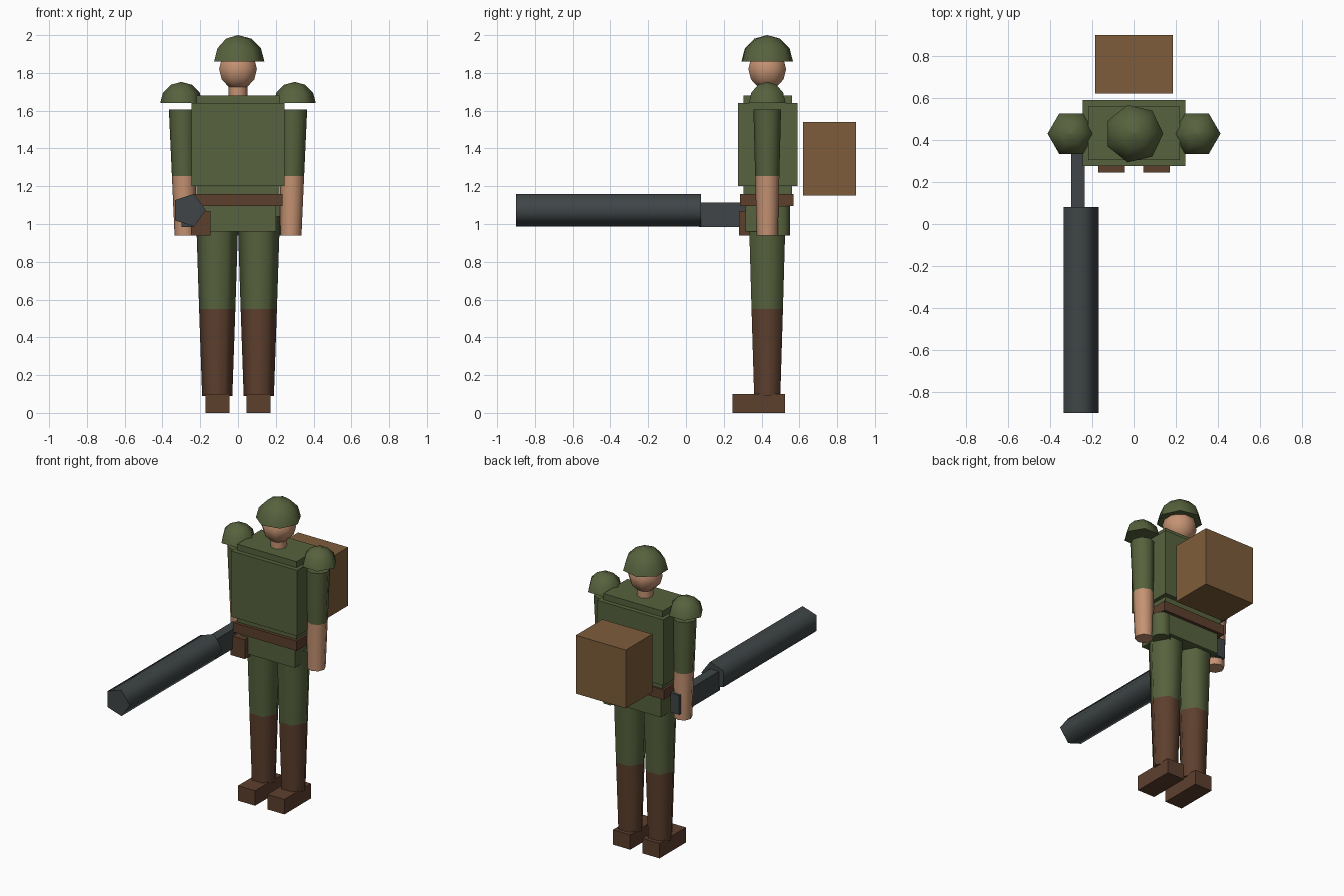
import bpy, bmesh, math
from mathutils import Matrix, Vector

if "Cube" in bpy.data.objects:
    bpy.data.objects.remove(bpy.data.objects["Cube"])

BODY_Y = 0.43


def material(name, color):
    m = bpy.data.materials.new(name)
    m.use_nodes = True
    m.diffuse_color = (*color, 1)
    m.node_tree.nodes["Principled BSDF"].inputs["Base Color"].default_value = (*color, 1)
    return m


olive = material("olive cloth", (0.095, 0.122, 0.047))
brown = material("dark brown leather", (0.11, 0.05, 0.027))
tan = material("tan canvas", (0.21, 0.108, 0.043))
skin = material("skin", (0.56, 0.29, 0.17))
steel = material("gun metal", (0.05, 0.06, 0.063))


def finish(bm, name, mats, smooth=True):
    bmesh.ops.recalc_face_normals(bm, faces=bm.faces)
    mesh = bpy.data.meshes.new(name)
    bm.to_mesh(mesh)
    bm.free()
    obj = bpy.data.objects.new(name, mesh)
    bpy.context.collection.objects.link(obj)
    for m in mats:
        mesh.materials.append(m)
    if smooth:
        bpy.ops.object.select_all(action='DESELECT')
        obj.select_set(True)
        bpy.context.view_layer.objects.active = obj
        bpy.ops.object.shade_smooth_by_angle(angle=math.radians(75))
    return obj


def box(name, x, y, z, mat):
    """Box from its (min, max) range on each axis."""
    bm = bmesh.new()
    bmesh.ops.create_cube(bm, size=1)
    for v in bm.verts:
        v.co = Vector([(r[0] + r[1]) / 2 + c * (r[1] - r[0])
                       for r, c in zip((x, y, z), v.co)])
    return finish(bm, name, [mat], smooth=False)


def stack(name, rings, sides, mats, bands=None, turn=0, place=Matrix()):
    """Closed shape through rings of (x offset, height, radius)."""
    bm = bmesh.new()
    loops = []
    for off, h, r in rings:
        angles = [turn + math.tau * i / sides for i in range(sides)]
        loops.append([bm.verts.new((off + r * math.cos(a), r * math.sin(a), h))
                      for a in angles])
    for k, (low, high) in enumerate(zip(loops, loops[1:])):
        for i in range(sides):
            j = (i + 1) % sides
            f = bm.faces.new((low[i], low[j], high[j], high[i]))
            f.material_index = bands[k] if bands else 0
    bm.faces.new(loops[0]).material_index = bands[0] if bands else 0
    bm.faces.new(loops[-1]).material_index = bands[-1] if bands else 0
    bmesh.ops.remove_doubles(bm, verts=bm.verts, dist=0.0005)
    bm.transform(place)
    return finish(bm, name, mats)


def ball(name, center, radius, sides, start, mat, turn=0):
    """Sphere, or dome when it starts at zero degrees."""
    rings = [(0, radius * math.sin(math.radians(a)),
              max(radius * math.cos(math.radians(a)), 0.001))
             for a in range(start, 91, 30)]
    return stack(name, rings, sides, [mat], turn=turn,
                 place=Matrix.Translation(center))


# Head
ball("head", (0, BODY_Y, 1.82), 0.108, 8, -90, skin, math.pi / 8)
ball("helmet", (0, BODY_Y, 1.86), 0.14, 7, 0, olive)
stack("neck", [(0, 1.66, 0.05), (0, 1.78, 0.05)], 8, [skin],
      place=Matrix.Translation((0, BODY_Y, 0)))

# Trunk
box("torso", (-0.22, 0.22), (0.305, 0.56), (1.1, 1.68), olive)
box("vest", (-0.245, 0.245), (0.275, 0.59), (1.2, 1.64), olive)
box("pelvis", (-0.2, 0.2), (0.315, 0.55), (0.96, 1.12), olive)
box("belt", (-0.235, 0.235), (0.285, 0.57), (1.095, 1.16), brown)
box("backpack", (-0.185, 0.185), (0.62, 0.9), (1.15, 1.54), tan)

# Belt gear
box("hip_pouch", (-0.25, -0.145), (0.28, 0.37), (0.94, 1.07), brown)
stack("canteen", [(0, 0.94, 0.06), (0, 1.095, 0.06)], 8, [olive],
      turn=math.pi / 8, place=Matrix.Translation((0.2, 0.495, 0)))

# Limbs, mirrored across the body
for side, s in (("left", 1), ("right", -1)):
    base = Matrix.Translation((0, BODY_Y, 0)) @ Matrix.Diagonal((s, 1, 1, 1))
    ball(side + "_shoulder_pad", (s * 0.3, BODY_Y, 1.64), 0.112, 6, 0, olive)
    stack(side + "_arm", [(0.28, 0.94, 0.056), (0.286, 1.255, 0.064), (0.293, 1.605, 0.073)],
          8, [skin, olive], [0, 1], place=base)
    stack(side + "_leg", [(0.11, 0.09, 0.08), (0.11, 0.55, 0.096), (0.11, 1.04, 0.112)],
          6, [brown, olive], [0, 1], place=base)
    box(side + "_shoe", sorted((s * 0.045, s * 0.172)), (0.245, 0.525), (0, 0.1), brown)

# Weapon, its barrel pointing forward
forward = Matrix.Translation((-0.261, 0, 1.073)) @ Matrix.Rotation(math.pi / 2, 4, 'X')
stack("gun_barrel", [(0, -0.08, 0.091), (0, 0.9, 0.091)], 5, [steel], place=forward)
box("gun_stock", (-0.3, -0.235), (0.07, 0.5), (0.985, 1.115), steel)
